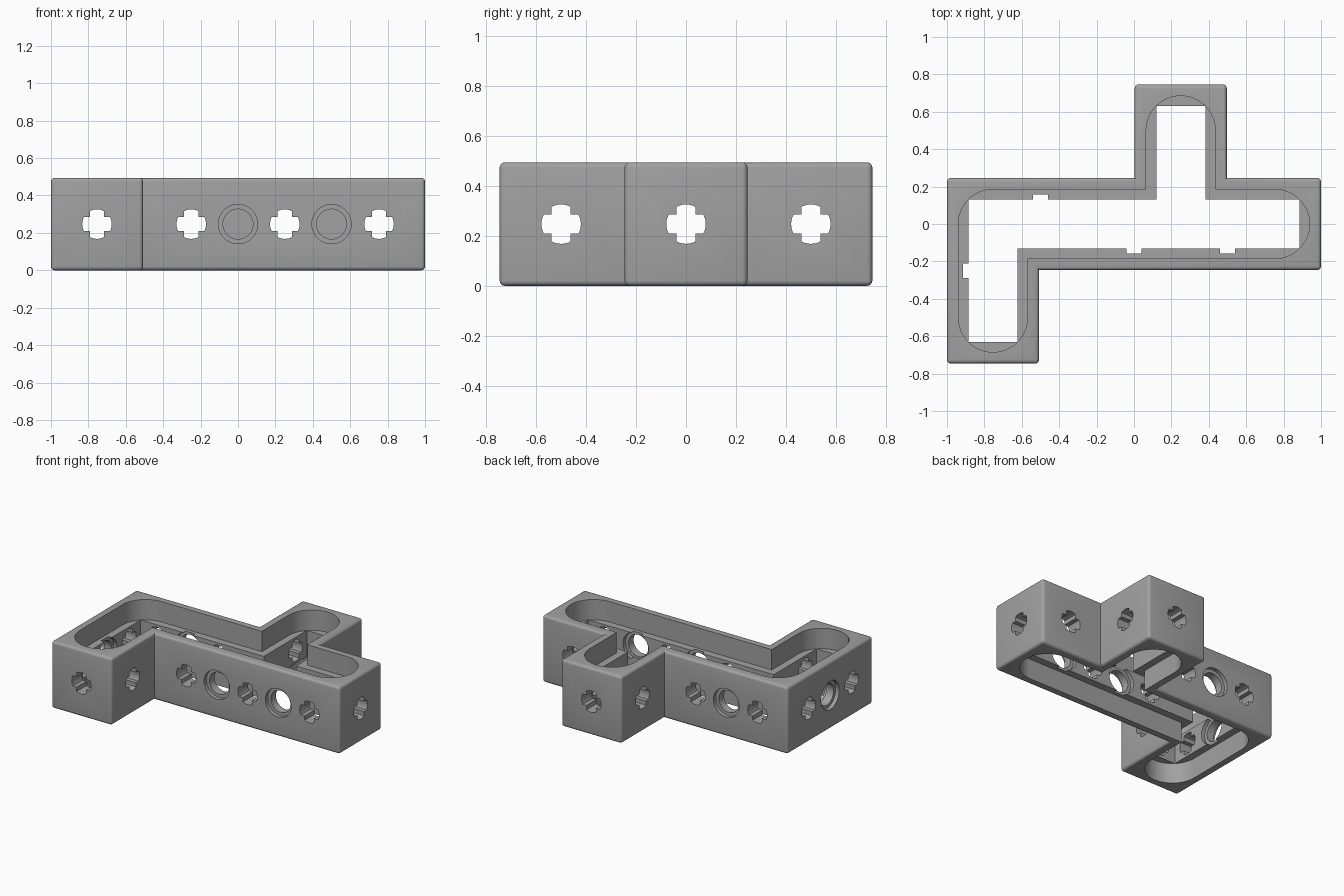
import bpy, bmesh, math
from mathutils import Matrix, Vector

if "Cube" in bpy.data.objects:
    bpy.data.objects.remove(bpy.data.objects["Cube"])

HEIGHT = 0.494
MID = HEIGHT / 2
LEFT, RIGHT, STUB, REACH = -0.754, 0.754, 0.25, 0.5   # centre lines of the arms
WALL = 0.115                                          # wall thickness at the holes
POCKET = 0.15                                         # depth of the rounded recesses

grey = bpy.data.materials.new("grey plastic")
grey.diffuse_color = (0.36, 0.36, 0.36, 1)
grey.use_nodes = True
grey.node_tree.nodes["Principled BSDF"].inputs["Base Color"].default_value = grey.diffuse_color


def arc(c, r, a0, a1, n):
    return [Vector((c[0] + r * math.cos(a0 + (a1 - a0) * i / n),
                    c[1] + r * math.sin(a0 + (a1 - a0) * i / n))) for i in range(n + 1)]


def outline(h, rounded=False):
    """Plan of the frame at distance h from the arm centre lines."""
    L, R, S, Y, q = LEFT, RIGHT, STUB, REACH, math.pi / 2
    # centre, turn quadrant of each outer corner; inner corners have none
    corners = [(L, -Y, -1, -1, 2), (L, -Y, 1, -1, 3), (L, 0, 1, -1, None),
               (R, 0, 1, -1, 3), (R, 0, 1, 1, 0), (S, 0, 1, 1, None),
               (S, Y, 1, 1, 0), (S, Y, -1, 1, 1), (S, 0, -1, 1, None), (L, 0, -1, 1, 1)]
    pts = []
    for x, y, sx, sy, quad in corners:
        if rounded and quad is not None:
            pts += arc((x, y), h, quad * q, (quad + 1) * q, 12)
        else:
            pts.append(Vector((x + sx * h, y + sy * h)))
    return [p for i, p in enumerate(pts) if (p - pts[i - 1]).length > 1e-4]


def prism(name, pts, z0, z1, matrix=Matrix()):
    bm = bmesh.new()
    face = bm.faces.new([bm.verts.new((p[0], p[1], z0)) for p in pts])
    new = bmesh.ops.extrude_face_region(bm, geom=[face])["geom"]
    bmesh.ops.translate(bm, vec=(0, 0, z1 - z0),
                        verts=[v for v in new if isinstance(v, bmesh.types.BMVert)])
    bmesh.ops.recalc_face_normals(bm, faces=bm.faces)
    bm.transform(matrix)
    mesh = bpy.data.meshes.new(name)
    bm.to_mesh(mesh)
    bm.free()
    mesh.materials.append(grey)
    obj = bpy.data.objects.new(name, mesh)
    bpy.context.collection.objects.link(obj)
    return obj


def apply(obj, mod):
    bpy.context.view_layer.objects.active = obj
    bpy.ops.object.modifier_apply(modifier=mod.name)


# Outer block with softened convex edges
frame = prism("beam_frame", outline(0.246), 0, HEIGHT)
bm = bmesh.new()
bm.from_mesh(frame.data)
bmesh.ops.bevel(bm, geom=[e for e in bm.edges if e.is_convex], offset=0.02,
                segments=4, profile=0.5, affect='EDGES', clamp_overlap=True)
bm.to_mesh(frame.data)
bm.free()


def cut(cutter):
    mod = frame.modifiers.new("cut", 'BOOLEAN')
    mod.operation, mod.solver, mod.object = 'DIFFERENCE', 'EXACT', cutter
    apply(frame, mod)
    bpy.data.objects.remove(cutter)


# Through opening with square corners, recesses with round ends above and below
cut(prism("opening", outline(0.131), -0.1, HEIGHT + 0.1))
cut(prism("top_recess", outline(0.185, True), HEIGHT - POCKET, HEIGHT + 0.1))
cut(prism("bottom_recess", outline(0.185, True), -0.1, POCKET))

# Cross-shaped axle hole and round pin hole profiles
ARM, TIP = 0.038, 0.079
a = math.asin(ARM / TIP)
cross = []
for k in range(4):
    t = k * math.pi / 2
    cross += arc((0, 0), TIP, t - a, t + a, 6)
    cross += arc((0, 0), ARM * math.sqrt(2), t + math.pi / 4, t, 1)[:1]


def circle(r):
    return arc((0, 0), r, 0, 2 * math.pi, 40)[:-1]


def hole(x, y, side, pin=False):
    """Cut a hole at a wall surface; side is the wall's outward direction."""
    out = Vector(side)
    m = Matrix.Translation((x, y, MID)) @ out.to_track_quat('Z', 'Y').to_matrix().to_4x4()
    if not pin:
        cut(prism("axle_hole", cross, -WALL - 0.03, 0.03, m))
        return
    cut(prism("pin_bore", circle(0.08), -WALL - 0.03, 0.03, m))
    cut(prism("pin_rim", circle(0.105), -0.028, 0.03, m))
    cut(prism("pin_inner_rim", circle(0.105), -WALL - 0.03, -WALL + 0.028, m))


FRONT, BACK, WEST, EAST = (0, -1, 0), (0, 1, 0), (-1, 0, 0), (1, 0, 0)
H = 0.246
# Long walls
for x, pin in ((-0.25, 0), (0, 1), (0.25, 0), (0.5, 1), (0.754, 0)):
    hole(x, -H, FRONT, pin)
for x, pin in ((-0.754, 0), (-0.5, 1), (-0.25, 0), (0.754, 0)):
    hole(x, H, BACK, pin)
# End walls
for y, pin in ((0, 0), (-0.25, 1), (-REACH, 0)):
    hole(LEFT - H, y, WEST, pin)
hole(RIGHT + H, 0, EAST)
# Front arm and back arm
hole(LEFT, -REACH - H, FRONT)
hole(LEFT + H, -REACH, EAST)
hole(STUB, REACH + H, BACK)
hole(STUB - H, REACH, WEST)
hole(STUB + H, REACH, EAST)

bpy.ops.object.select_all(action='DESELECT')
frame.select_set(True)
bpy.context.view_layer.objects.active = frame
bpy.ops.object.shade_smooth_by_angle(angle=math.radians(30))
